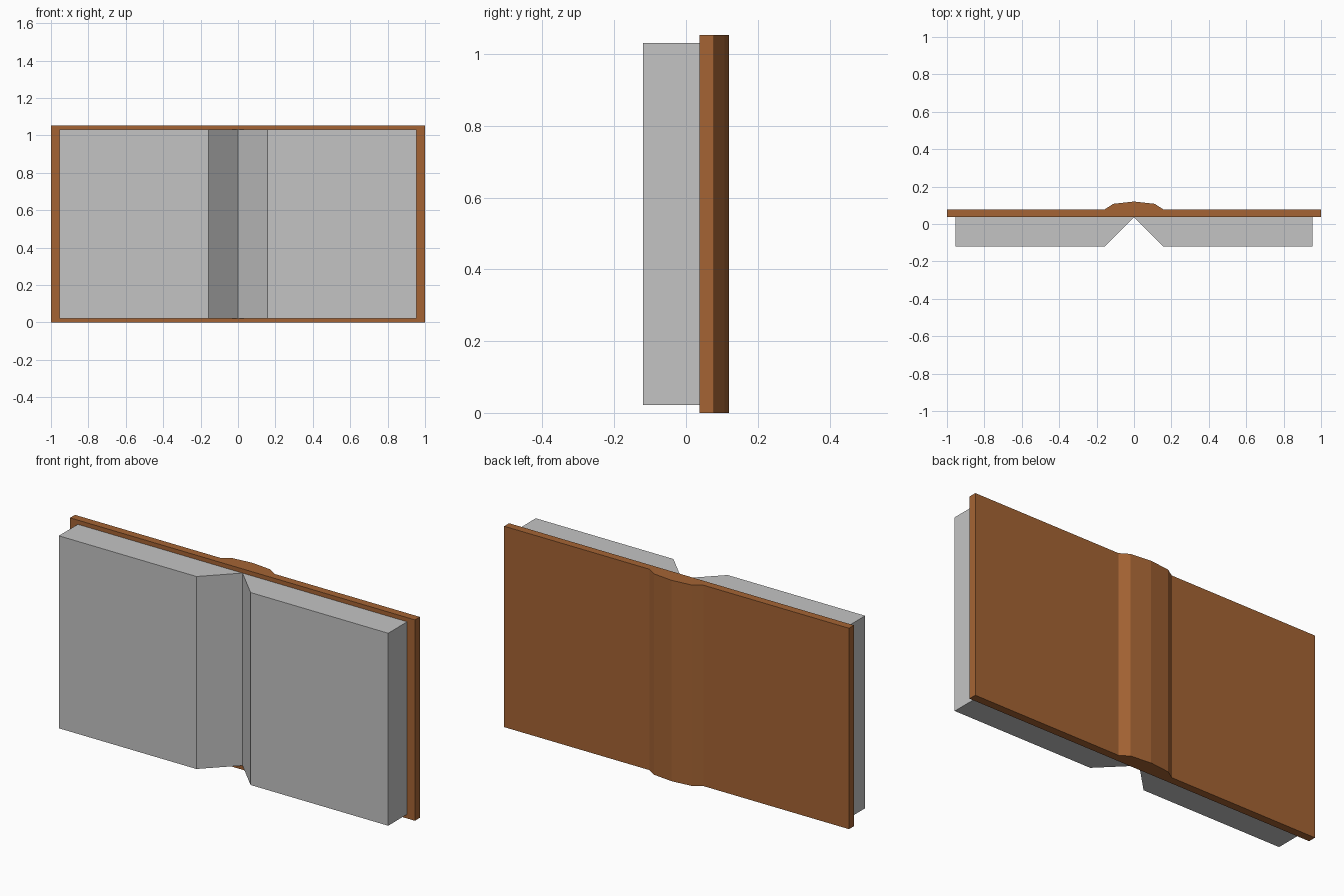
import bpy
import bmesh

if "Cube" in bpy.data.objects:
    bpy.data.objects.remove(bpy.data.objects["Cube"])


def material(name, color):
    m = bpy.data.materials.new(name)
    m.diffuse_color = (*color, 1)
    m.use_nodes = True
    m.node_tree.nodes["Principled BSDF"].inputs["Base Color"].default_value = m.diffuse_color
    return m


def prism(name, profile, z0, z1, mat):
    """Extrude an (x, y) outline upward from z0 to z1."""
    bm = bmesh.new()
    face = bm.faces.new([bm.verts.new((x, y, z0)) for x, y in profile])
    top = bmesh.ops.extrude_face_region(bm, geom=[face])["geom"]
    verts = [g for g in top if isinstance(g, bmesh.types.BMVert)]
    bmesh.ops.translate(bm, verts=verts, vec=(0, 0, z1 - z0))
    bmesh.ops.recalc_face_normals(bm, faces=bm.faces)
    mesh = bpy.data.meshes.new(name)
    bm.to_mesh(mesh)
    bm.free()
    mesh.materials.append(mat)
    obj = bpy.data.objects.new(name, mesh)
    bpy.context.collection.objects.link(obj)
    return obj


leather = material("brown leather", (0.376, 0.127, 0.034))
paper = material("grey paper", (0.552, 0.552, 0.552))

INNER = 0.037  # plane where the pages meet the cover

# Open cover with a faceted spine bulging at the back
half = [(1, INNER), (1, 0.078), (0.157, 0.078), (0.11, 0.108)]
cover = half + [(0, 0.12)] + [(-x, y) for x, y in reversed(half)]
prism("cover", cover, 0, 1.053, leather)

# Two page blocks, sloping back to the gutter
for side, name in ((-1, "left_pages"), (1, "right_pages")):
    block = [(0, INNER), (0.157, -0.12), (0.955, -0.12), (0.955, INNER)]
    prism(name, [(side * x, y) for x, y in block], 0.022, 1.031, paper)
